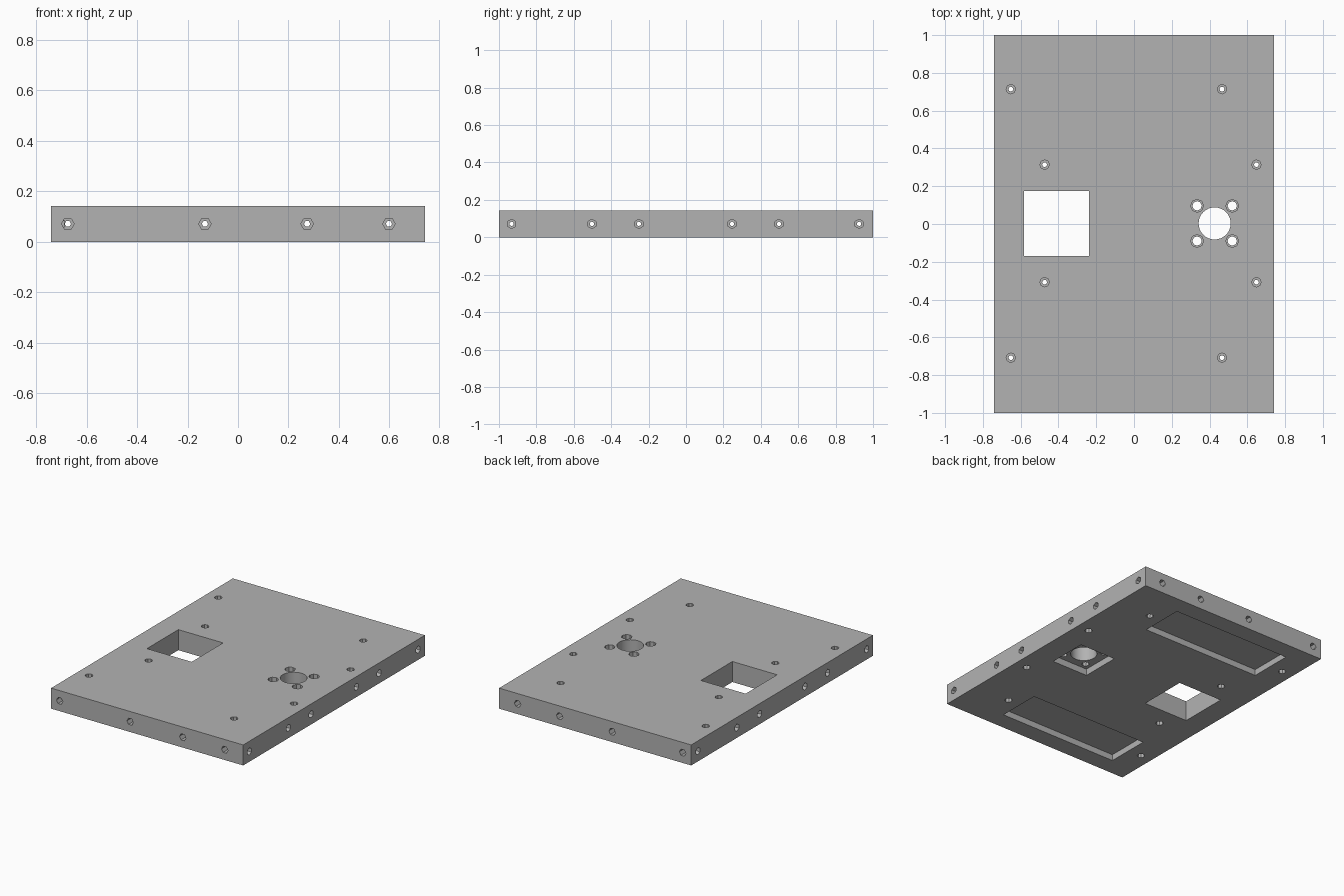
import bpy, bmesh, math
from mathutils import Matrix, Vector

cube = bpy.data.objects.get("Cube")
if cube:
    bpy.data.objects.remove(cube, do_unlink=True)

W, L, H = 1.48, 2.0, 0.143
MID = H / 2
OFF = 0.003  # slight shift of the hole pattern along y

steel = bpy.data.materials.new("plain grey")
steel.use_nodes = True
steel.diffuse_color = (0.45, 0.45, 0.45, 1)
steel.node_tree.nodes["Principled BSDF"].inputs["Base Color"].default_value = (0.45, 0.45, 0.45, 1)


def make_object(name, bm):
    bmesh.ops.recalc_face_normals(bm, faces=bm.faces)
    mesh = bpy.data.meshes.new(name)
    bm.to_mesh(mesh)
    bm.free()
    mesh.materials.append(steel)
    ob = bpy.data.objects.new(name, mesh)
    bpy.context.collection.objects.link(ob)
    return ob


def box(name, x0, x1, y0, y1, z0, z1):
    bm = bmesh.new()
    bmesh.ops.create_cube(bm, size=1)
    bmesh.ops.scale(bm, vec=(x1 - x0, y1 - y0, z1 - z0), verts=bm.verts)
    bmesh.ops.translate(bm, vec=((x0 + x1) / 2, (y0 + y1) / 2, (z0 + z1) / 2), verts=bm.verts)
    return make_object(name, bm)


def bore(name, centre, axis, profile, sides):
    """Turned solid: profile is a list of (distance along axis, radius)."""
    bm = bmesh.new()
    rings = [[bm.verts.new((r * math.cos(a), r * math.sin(a), t))
              for a in (2 * math.pi * i / sides for i in range(sides))]
             for t, r in profile]
    for lo, hi in zip(rings, rings[1:]):
        for i in range(sides):
            j = (i + 1) % sides
            bm.faces.new((lo[i], lo[j], hi[j], hi[i]))
    bm.faces.new(rings[0])
    bm.faces.new(rings[-1])
    turn = {"x": Matrix.Rotation(math.pi / 2, 4, "Y"),
            "y": Matrix.Rotation(math.pi / 2, 4, "X"),
            "z": Matrix.Identity(4)}[axis]
    bmesh.ops.transform(bm, matrix=Matrix.Translation(Vector(centre)) @ turn, verts=bm.verts)
    return make_object(name, bm)


def stepped(length, inner, outer, depth, both=True):
    """Through bore, widened at the top end or at both ends."""
    h = length / 2
    top = [(h - depth, inner), (h - depth, outer), (h + 0.05, outer)]
    low = [(-t, r) for t, r in reversed(top)] if both else [(-h - 0.05, inner)]
    return low + top


plate = box("base_plate", -W / 2, W / 2, -L / 2, L / 2, 0, H)
cutters = []

# Square window and round opening
cutters.append(box("window_cutter", -0.583, -0.238, OFF - 0.173, OFF + 0.173, -0.1, 0.3))
cutters.append(bore("round_cutter", (0.427, OFF, MID), "z", [(-0.2, 0.085), (0.2, 0.085)], 32))

# Underside pockets
for y0, y1 in ((0.565, 0.873), (-0.873, -0.565)):
    cutters.append(box("long_pocket_cutter", -0.55, 0.37, y0, y1, -0.1, 0.043))
cutters.append(box("square_pocket_cutter", 0.287, 0.568, OFF - 0.14, OFF + 0.14, -0.1, 0.046))

# Bolt holes around the round opening
for sx in (-1, 1):
    for sy in (-1, 1):
        cutters.append(bore("bolt_cutter", (0.427 + sx * 0.093, OFF + sy * 0.093, MID), "z",
                            stepped(H, 0.025, 0.034, 0.04, both=False), 8))

# Vertical mounting holes
for x, y in ((-0.652, 0.711), (-0.473, 0.311), (0.466, 0.711), (0.648, 0.311)):
    for s in (-1, 1):
        cutters.append(bore("mount_cutter", (x, OFF + s * y, MID), "z",
                            stepped(H, 0.013, 0.025, 0.03), 8))

# Long channels running through the plate
for x in (-0.674, -0.131, 0.274, 0.598):
    cutters.append(bore("length_channel_cutter", (x, 0, MID), "y",
                        stepped(L, 0.0125, 0.025, 0.05), 6))
for y in (0.929, 0.5, 0.249):
    for s in (-1, 1):
        cutters.append(bore("width_channel_cutter", (0, s * y - OFF, MID), "x",
                            stepped(W, 0.0125, 0.025, 0.05), 6))

# Cut everything, keep the finished mesh and drop the cutters
for c in cutters:
    c.hide_render = True
    mod = plate.modifiers.new(c.name, "BOOLEAN")
    mod.operation = "DIFFERENCE"
    mod.solver = "EXACT"
    mod.object = c
bpy.context.view_layer.update()
graph = bpy.context.evaluated_depsgraph_get()
result = bpy.data.meshes.new_from_object(plate.evaluated_get(graph))
plate.modifiers.clear()
plate.data = result
result.materials.clear()
result.materials.append(steel)
for p in result.polygons:
    p.material_index = 0
for c in cutters:
    bpy.data.objects.remove(c, do_unlink=True)

bpy.ops.object.select_all(action="DESELECT")
plate.select_set(True)
bpy.context.view_layer.objects.active = plate
bpy.ops.object.shade_smooth_by_angle(angle=math.radians(30))
